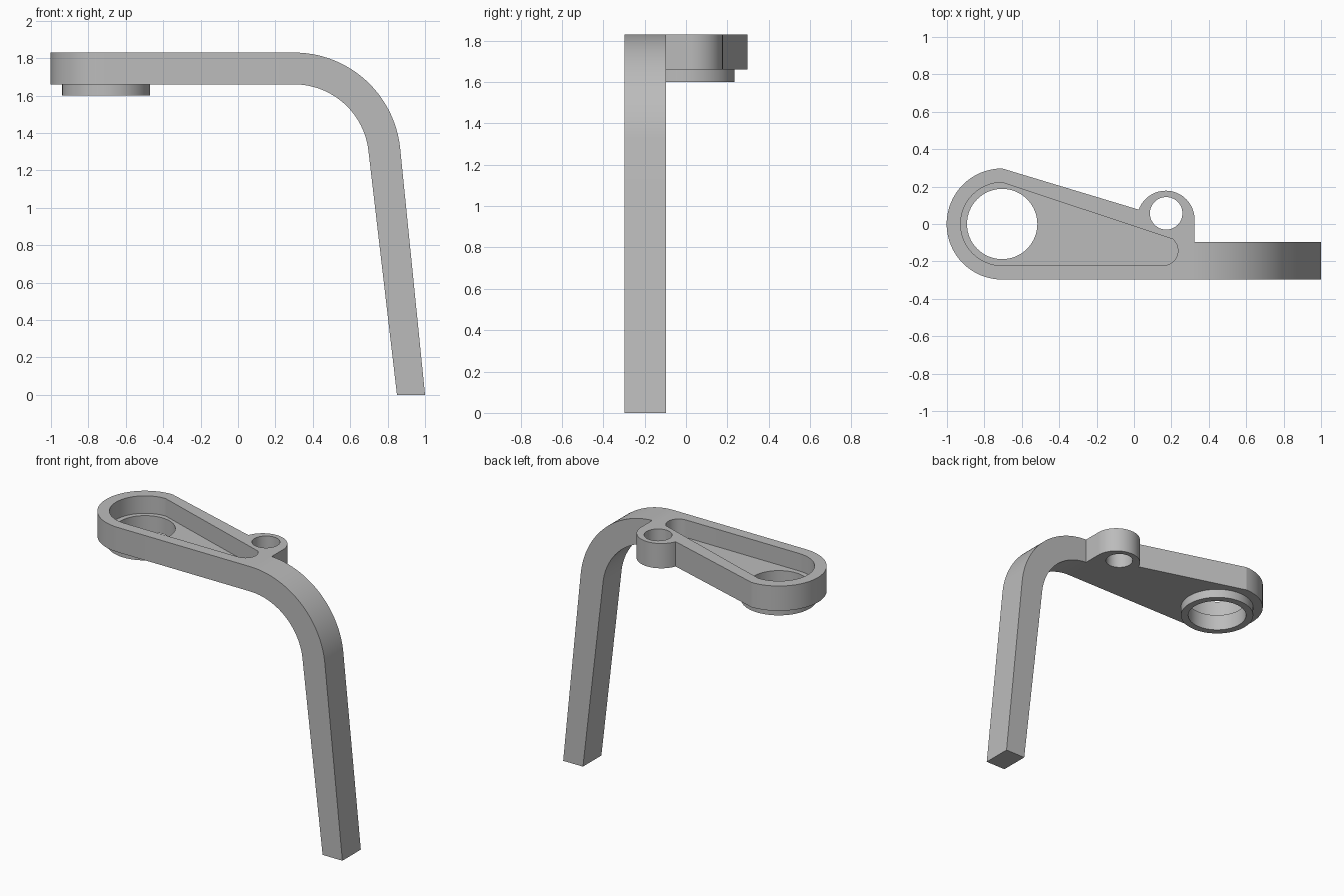
import bpy
import bmesh
from math import cos, sin, radians

cube = bpy.data.objects.get("Cube")
if cube:
    bpy.data.objects.remove(cube, do_unlink=True)

grey = bpy.data.materials.new("plain grey")
grey.use_nodes = True
colour = (0.5, 0.5, 0.5, 1)
grey.diffuse_color = colour
grey.node_tree.nodes["Principled BSDF"].inputs["Base Color"].default_value = colour


def arc(cx, cy, r, start, end, steps=32):
    """Points along a circular arc, angles in degrees."""
    angles = [radians(start + (end - start) * i / steps) for i in range(steps + 1)]
    return [(cx + r * cos(a), cy + r * sin(a)) for a in angles]


def prism(name, outline, low, high, place=lambda u, v, w: (u, v, w)):
    """Extrude a closed outline from low to high."""
    bm = bmesh.new()
    bottom = bm.faces.new([bm.verts.new(place(u, v, low)) for u, v in outline])
    new = bmesh.ops.extrude_face_region(bm, geom=[bottom])["geom"]
    shift = [b - a for a, b in zip(place(0, 0, low), place(0, 0, high))]
    bmesh.ops.translate(bm, vec=shift, verts=[g for g in new if isinstance(g, bmesh.types.BMVert)])
    bmesh.ops.recalc_face_normals(bm, faces=bm.faces)
    mesh = bpy.data.meshes.new(name)
    bm.to_mesh(mesh)
    bm.free()
    mesh.materials.append(grey)
    obj = bpy.data.objects.new(name, mesh)
    bpy.context.collection.objects.link(obj)
    return obj


def activate(obj):
    bpy.ops.object.select_all(action='DESELECT')
    obj.select_set(True)
    bpy.context.view_layer.objects.active = obj


def combine(target, tool, operation):
    """Apply a boolean and remove its tool."""
    activate(target)
    mod = target.modifiers.new("boolean", 'BOOLEAN')
    mod.object, mod.operation, mod.solver = tool, operation, 'EXACT'
    bpy.ops.object.modifier_apply(modifier=mod.name)
    bpy.data.objects.remove(tool, do_unlink=True)


def circle(x, y, r):
    return arc(x, y, r, 0, 360, 64)[:-1]


TOP, BASE, FLOOR = 1.83, 1.66, 1.71
FRONT, BACK = -0.297, -0.097
BORE_X = -0.705

# Head plate: round end, slanted back edge and side lug
head_outline = (arc(BORE_X, 0, 0.297, 270, 90)
                + arc(0.17, 0.024, 0.154, 160, 0)
                + [(0.324, BACK), (0.3, BACK), (0.3, FRONT)])
head = prism("head_plate", head_outline, BASE, TOP)

# Collar under the main bore
combine(head, prism("collar", circle(BORE_X, 0, 0.235), 1.6, 1.68), 'UNION')

# Tapered pocket, main bore and lug hole
pocket = arc(BORE_X, 0, 0.222, 270, 90) + arc(0.155, -0.142, 0.08, 50, -90, 16)
combine(head, prism("pocket", pocket, FLOOR, 2), 'DIFFERENCE')
combine(head, prism("bore", circle(BORE_X, 0, 0.188), 1.5, 2), 'DIFFERENCE')
combine(head, prism("lug_hole", circle(0.172, 0.057, 0.087), 1.5, 2), 'DIFFERENCE')

# Bent arm running down to the foot
arm_outline = (arc(0.3, 1.26, 0.57, 90, 6) + [(1, 0), (0.85, 0)]
               + arc(0.3, 1.26, 0.4, 6, 90))
arm = prism("bent_arm", arm_outline, FRONT, BACK, lambda x, z, y: (x, y, z))

for part in (head, arm):
    activate(part)
    bpy.ops.object.shade_smooth_by_angle(angle=radians(15))
